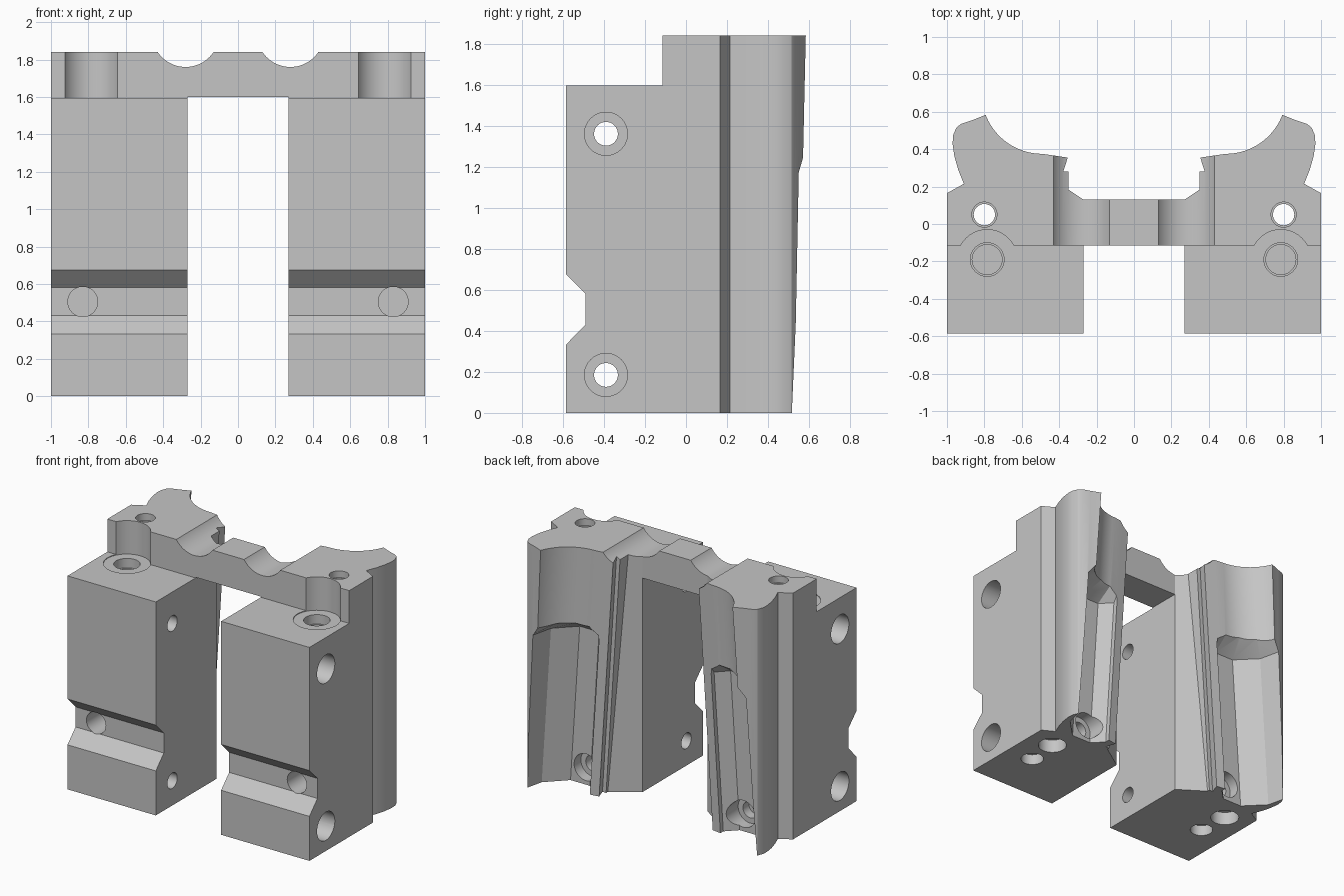
import bpy, bmesh, math

cube = bpy.data.objects.get("Cube")
if cube:
    bpy.data.objects.remove(cube)

TOP, SHELF, FRONT, STEP = 1.84, 1.595, -0.585, -0.115

metal = bpy.data.materials.new("plain_grey")
metal.use_nodes = True
grey = (0.56, 0.56, 0.56, 1)
metal.diffuse_color = grey
metal.node_tree.nodes["Principled BSDF"].inputs["Base Color"].default_value = grey

helpers = []


def loft(name, rings):
    """Closed solid through rings of 3D points."""
    bm = bmesh.new()
    loops = [[bm.verts.new(p) for p in ring] for ring in rings]
    n = len(loops[0])
    for low, high in zip(loops, loops[1:]):
        for i in range(n):
            j = (i + 1) % n
            bm.faces.new((low[i], low[j], high[j], high[i]))
    bm.faces.new(loops[0])
    bm.faces.new(loops[-1])
    bmesh.ops.recalc_face_normals(bm, faces=bm.faces)
    mesh = bpy.data.meshes.new(name)
    bm.to_mesh(mesh)
    bm.free()
    mesh.materials.append(metal)
    obj = bpy.data.objects.new(name, mesh)
    bpy.context.collection.objects.link(obj)
    return obj


def prism(name, axis, profile, start, end):
    place = {"x": lambda a, b, t: (t, a, b),
             "y": lambda a, b, t: (a, t, b),
             "z": lambda a, b, t: (a, b, t)}[axis]
    return loft(name, [[place(a, b, t) for a, b in profile] for t in (start, end)])


def circle(a, b, r, n=40):
    return [(a + r * math.cos(math.tau * i / n), b + r * math.sin(math.tau * i / n))
            for i in range(n)]


def combine(target, tool, operation="DIFFERENCE"):
    tool.hide_render = True
    helpers.append(tool)
    mod = target.modifiers.new(tool.name, "BOOLEAN")
    mod.operation, mod.solver, mod.object = operation, "EXACT", tool


def hole(axis, a, b, r, start, end):
    combine(body, prism("hole_cutter", axis, circle(a, b, r), start, end))


# Upright block with flared rear jaw
outline = [(0.27, FRONT), (1, FRONT), (1, 0.165), (0.91, 0.215), (0.94, 0.29),
           (0.96, 0.36), (0.97, 0.43), (0.967, 0.475), (0.95, 0.515), (0.925, 0.535),
           (0.87, 0.553), (0.79, 0.585), (0.72, 0.61), (0.27, 0.61)]
body = prism("clamp_body", "z", outline, 0, TOP)

# Top shelf step and front groove
combine(body, prism("shelf_cutter", "x",
                    [(-0.8, SHELF), (STEP, SHELF), (STEP, 2), (-0.8, 2)], 0.1, 1.2))
combine(body, prism("groove_cutter", "x",
                    [(-0.685, 0.23), (-0.49, 0.43), (-0.49, 0.58), (-0.685, 0.775)], 0.1, 1.2))


# Leaning rear channel with toothed inner lip
def lean(z):
    return 0.065 * (TOP - z)


def channel_ring(z):
    s = lean(z)
    arc = [(0.49 + 0.325 * math.cos(t), 0.70 - 0.325 * math.sin(t))
           for t in (math.pi / 2 * i / 20 for i in range(21))]
    lip = [(0.35, 0.355), (0.375, 0.28), (0.345, 0.28)]
    pts = [(x + s, y) for x, y in [(0.815, 0.8)] + arc + lip]
    pts += [(0.345 + s, 0.18 + s * 2 / 3), (0.24, 0.11), (0.2, 0.11), (0.2, 0.8)]
    return [(x, y, z) for x, y in pts]


combine(body, loft("channel_cutter", [channel_ring(z) for z in (-0.1, 1.95)]))

# Wider faceted pocket in the lower part of the channel
facets = [(0.42, 0.33), (0.50, 0.25), (0.66, 0.25), (0.80, 0.39),
          (0.84, 0.56), (0.84, 0.8), (0.42, 0.8)]
cap = [(0.44, 0.42), (0.50, 0.39), (0.60, 0.40), (0.70, 0.47),
       (0.78, 0.62), (0.78, 0.8), (0.44, 0.8)]
combine(body, loft("pocket_cutter", [[(x + lean(z), y, z) for x, y in ring]
                                     for ring, z in ((facets, -0.1), (facets, 1.17), (cap, 1.27))]))

# Counterbored cross holes
for z in (0.185, 1.36):
    hole("x", -0.39, z, 0.058, 0.1, 1.2)
    hole("x", -0.39, z, 0.105, 0.8, 1.2)

# Vertical bolt holes and the round relief above the shelf
hole("z", 0.785, -0.19, 0.16, SHELF - 0.005, 2)
hole("z", 0.785, -0.19, 0.09, 1.52, 1.7)
hole("z", 0.785, -0.19, 0.08, 1.1, 1.7)
hole("z", 0.785, -0.19, 0.08, -0.1, 0.08)
hole("z", 0.80, 0.05, 0.057, -0.1, 2)
hole("z", 0.80, 0.05, 0.067, 1.79, 2)
hole("z", 0.80, 0.05, 0.10, -0.1, 0.1)

# Front pin hole and rear bore at the pocket foot
hole("y", 0.83, 0.505, 0.08, -0.7, -0.3)
hole("y", 0.65, 0.13, 0.10, 0.17, 0.5)
hole("y", 0.65, 0.13, 0.06, 0.1, 0.5)

# Second block, connecting bridge and its two scallops
body.modifiers.new("mirror", "MIRROR")
bridge = prism("bridge", "x", [(STEP, 1.6), (0.13, 1.6), (0.13, TOP), (STEP, TOP)], -0.3, 0.3)
combine(body, bridge, "UNION")
for side in (-1, 1):
    combine(body, prism("scallop_cutter", "y", circle(side * 0.28, 1.94, 0.18, 64), -0.4, 0.7))

# Bake the result and drop the helpers
bpy.context.view_layer.update()
evaluated = body.evaluated_get(bpy.context.evaluated_depsgraph_get())
finished = bpy.data.meshes.new_from_object(evaluated)
body.modifiers.clear()
body.data = finished
for tool in helpers:
    bpy.data.objects.remove(tool)

bpy.ops.object.select_all(action="DESELECT")
body.select_set(True)
bpy.context.view_layer.objects.active = body
bpy.ops.object.shade_smooth_by_angle(angle=math.radians(25))
